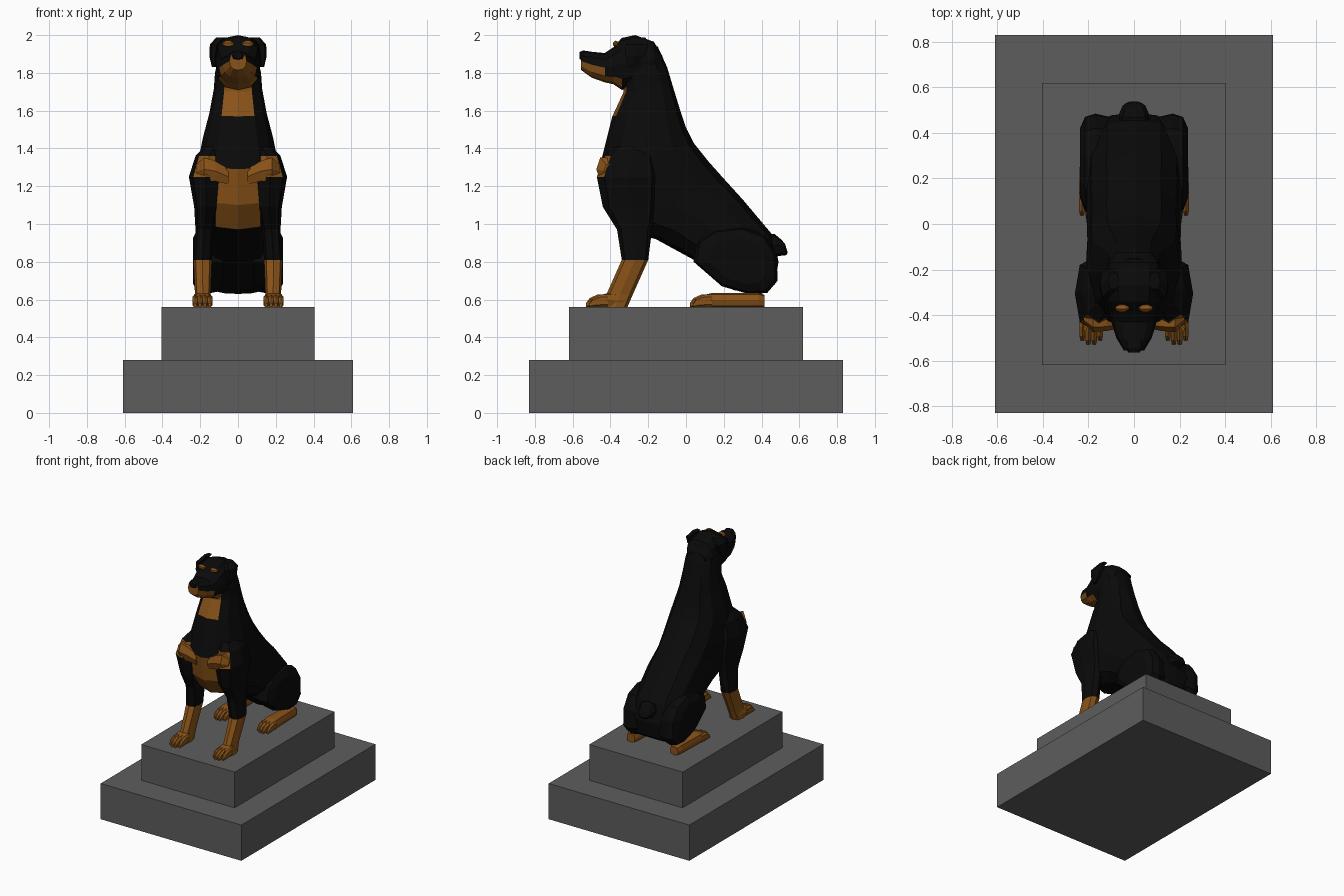
import bpy, bmesh, math
from mathutils import Vector


def material(name, rgb):
    m = bpy.data.materials.new(name)
    m.diffuse_color = (*rgb, 1)
    return m


BLACK = material("black coat", (0.003, 0.003, 0.003))
TAN = material("tan coat", (0.25, 0.085, 0.009))
STONE = material("stone", (0.11, 0.11, 0.11))


def ring(c, u, v, n, p=0.8):
    """Rounded-square ring of n points about c; point 0 lies along u."""
    f = lambda t: math.copysign(abs(t) ** p, t) if abs(t) > 1e-6 else 0
    return [Vector(c) + Vector(u) * f(math.cos(a)) + Vector(v) * f(math.sin(a))
            for a in (2 * math.pi * i / n for i in range(n))]


def loft(name, rings, mats, pick=lambda r, s: 0, mirror=False):
    """Skin rings with flat faces; pick(row, sector) gives the material slot."""
    bm = bmesh.new()
    rows = [[bm.verts.new(p) for p in r] for r in rings]
    n = len(rows[0])
    for r in range(len(rows) - 1):
        for s in range(n):
            t = (s + 1) % n
            f = bm.faces.new((rows[r][s], rows[r][t], rows[r + 1][t], rows[r + 1][s]))
            f.material_index = pick(r, s)
    bm.faces.new(rows[0][::-1]).material_index = pick(0, 0)
    bm.faces.new(rows[-1]).material_index = pick(len(rows) - 2, 0)
    bmesh.ops.recalc_face_normals(bm, faces=bm.faces)
    me = bpy.data.meshes.new(name)
    bm.to_mesh(me)
    bm.free()
    ob = bpy.data.objects.new(name, me)
    bpy.context.collection.objects.link(ob)
    for m in mats:
        me.materials.append(m)
    if mirror:
        ob.modifiers.new("mirror", 'MIRROR')
    return ob


def box(name, hx, hy, z0, z1):
    loft(name, [[Vector((x * hx, y * hy, z)) for x, y in
                 ((-1, -1), (1, -1), (1, 1), (-1, 1))] for z in (z0, z1)], [STONE])


# stepped plinth
box("plinth_lower_step", 0.61, 0.83, 0, 0.28)
box("plinth_upper_step", 0.405, 0.62, 0.28, 0.56)

# torso and neck: front point (y, z), back point (y, z), half width
body = [(0.40, 0.63, 0.47, 0.68, 0.12), (0.25, 0.65, 0.49, 0.80, 0.18),
        (0.06, 0.80, 0.46, 0.94, 0.205), (-0.16, 0.92, 0.30, 1.13, 0.21),
        (-0.34, 0.97, 0.20, 1.24, 0.205), (-0.43, 1.10, 0.12, 1.33, 0.21),
        (-0.46, 1.29, 0.04, 1.43, 0.205), (-0.43, 1.41, 0.00, 1.51, 0.185),
        (-0.39, 1.57, -0.03, 1.60, 0.152), (-0.33, 1.70, -0.07, 1.73, 0.128),
        (-0.33, 1.77, -0.10, 1.83, 0.122), (-0.31, 1.86, -0.15, 1.94, 0.10)]
rings = [ring((0, (fy + by) / 2, (fz + bz) / 2),
              (0, (fy - by) / 2, (fz - bz) / 2), (w, 0, 0), 12)
         for fy, fz, by, bz, w in body]
loft("torso_and_neck", rings, [BLACK, TAN],
     lambda r, s: int(s in (0, 11) and r in (4, 5, 8, 9)))

# head: y, bottom z, top z, half width
head = [(-0.555, 1.815, 1.91, 0.045), (-0.50, 1.775, 1.912, 0.078),
        (-0.43, 1.75, 1.905, 0.10), (-0.385, 1.74, 1.935, 0.108),
        (-0.34, 1.71, 1.985, 0.116), (-0.27, 1.73, 2.0, 0.122),
        (-0.17, 1.77, 1.965, 0.112), (-0.125, 1.80, 1.89, 0.08)]
rings = [ring((0, y, (a + b) / 2), (0, 0, (a - b) / 2), (w, 0, 0), 12)
         for y, a, b, w in head]
loft("head", rings, [BLACK, TAN],
     lambda r, s: int((r < 2 and s in (0, 1, 2, 9, 10, 11)) or
                      (r in (2, 3) and s in (0, 1, 10, 11))))
loft("nose", [ring((0, y, 1.892), (0, 0, h), (w, 0, 0), 8)
              for y, h, w in ((-0.564, 0.018, 0.025), (-0.545, 0.027, 0.04),
                              (-0.50, 0.02, 0.04))], [BLACK])

# folded ears: x, y, z, thickness, half length
ears = [(0.09, -0.25, 1.988, 0.025, 0.04), (0.125, -0.26, 1.95, 0.024, 0.07),
        (0.132, -0.27, 1.89, 0.02, 0.055), (0.128, -0.29, 1.83, 0.01, 0.015)]
loft("ears", [ring((x, y, z), (u, 0, 0), (0, v, 0), 6) for x, y, z, u, v in ears],
     [BLACK], mirror=True)

# brow spots
loft("brow_spots", [ring((0.052 + dx, -0.37, 1.953), (0, -k, k * 0.4), (0, k * 0.4, k), 6)
                    for dx, k in ((-0.03, 0.006), (-0.012, 0.016), (0.012, 0.016),
                                  (0.03, 0.006))], [TAN], mirror=True)

# forelegs: front y, back y, z, inner x, outer x
leg = [(-0.38, -0.20, 1.41, 0.07, 0.18), (-0.43, -0.16, 1.36, 0.08, 0.225),
       (-0.472, -0.14, 1.25, 0.08, 0.26), (-0.44, -0.15, 1.09, 0.10, 0.232),
       (-0.365, -0.18, 0.97, 0.13, 0.225), (-0.34, -0.20, 0.81, 0.138, 0.236),
       (-0.42, -0.28, 0.63, 0.145, 0.228), (-0.44, -0.31, 0.56, 0.142, 0.235)]
rings = [ring((a + b, c, z), (0, d, 0), (e, 0, 0), 8)
         for a, b, c, d, z, e in ((xi / 2, xo / 2, (f + k) / 2, (f - k) / 2, z, (xo - xi) / 2)
                                  for f, k, z, xi, xo in leg)]
loft("forelegs", rings, [BLACK, TAN],
     lambda r, s: int(r >= 5 or (r == 1 and s in (0, 7))), mirror=True)

# chest lobes joining the breast patch to the shoulders
loft("chest_lobes", [ring((x, y, z), (0, -d, 0), (0, 0, h), 6)
                     for x, y, z, d, h in ((0.05, -0.42, 1.25, 0.035, 0.045),
                                           (0.12, -0.425, 1.28, 0.045, 0.06),
                                           (0.18, -0.425, 1.29, 0.05, 0.07),
                                           (0.222, -0.405, 1.28, 0.03, 0.04))],
     [TAN], mirror=True)


def paw(name, x, y0, y1, hw, heel_z):
    """Flat foot from heel y1 to toe tips y0, ending in four toes."""
    loft(name, [ring((x, y, (0.56 + t) / 2), (0, 0, (t - 0.56) / 2), (w, 0, 0), 8, 0.6)
                for y, t, w in ((y0 + 0.06, 0.62, hw * 0.9), (y0 + 0.12, 0.635, hw),
                                (y1 - 0.03, heel_z, hw * 0.85),
                                (y1, heel_z - 0.01, hw * 0.65))],
         [TAN], mirror=True)
    for i in range(4):
        k = i - 1.5
        tx, ty = x + k * hw * 0.5, y0 + (0.018 if abs(k) > 1 else 0)
        loft(f"{name}_toe_{i + 1}",
             [ring((tx, ty + dy, 0.56 + h), (0, 0, h), (w, 0, 0), 6, 0.7)
              for dy, h, w in ((0, 0.01, 0.008), (0.02, 0.024, 0.014),
                               (0.06, 0.033, 0.015), (0.10, 0.033, 0.013))],
             [TAN], mirror=True)


paw("front_paws", 0.188, -0.53, -0.32, 0.052, 0.63)
paw("hind_paws", 0.188, 0.02, 0.415, 0.054, 0.635)

# haunches: side outline (y, z) inset towards the outer face
outline = [(0.04, 0.80), (0.06, 0.91), (0.15, 0.97), (0.30, 0.985), (0.42, 0.94),
           (0.48, 0.84), (0.485, 0.70), (0.43, 0.635), (0.33, 0.63), (0.19, 0.67)]
cy, cz = 0.28, 0.80
loft("haunches", [[Vector((x, cy + (y - cy) * k, cz + (z - cz) * k)) for y, z in outline]
                  for x, k in ((0.08, 0.9), (0.17, 1.0), (0.215, 0.93), (0.238, 0.68))],
     [BLACK], mirror=True)

# docked tail
loft("tail_stub", [ring((0, y, z), (0, -h * 0.3, h), (w, 0, 0), 8)
                   for y, z, h, w in ((0.42, 0.88, 0.06, 0.07), (0.485, 0.89, 0.058, 0.065),
                                      (0.52, 0.875, 0.04, 0.05), (0.532, 0.87, 0.022, 0.03))],
     [BLACK])
